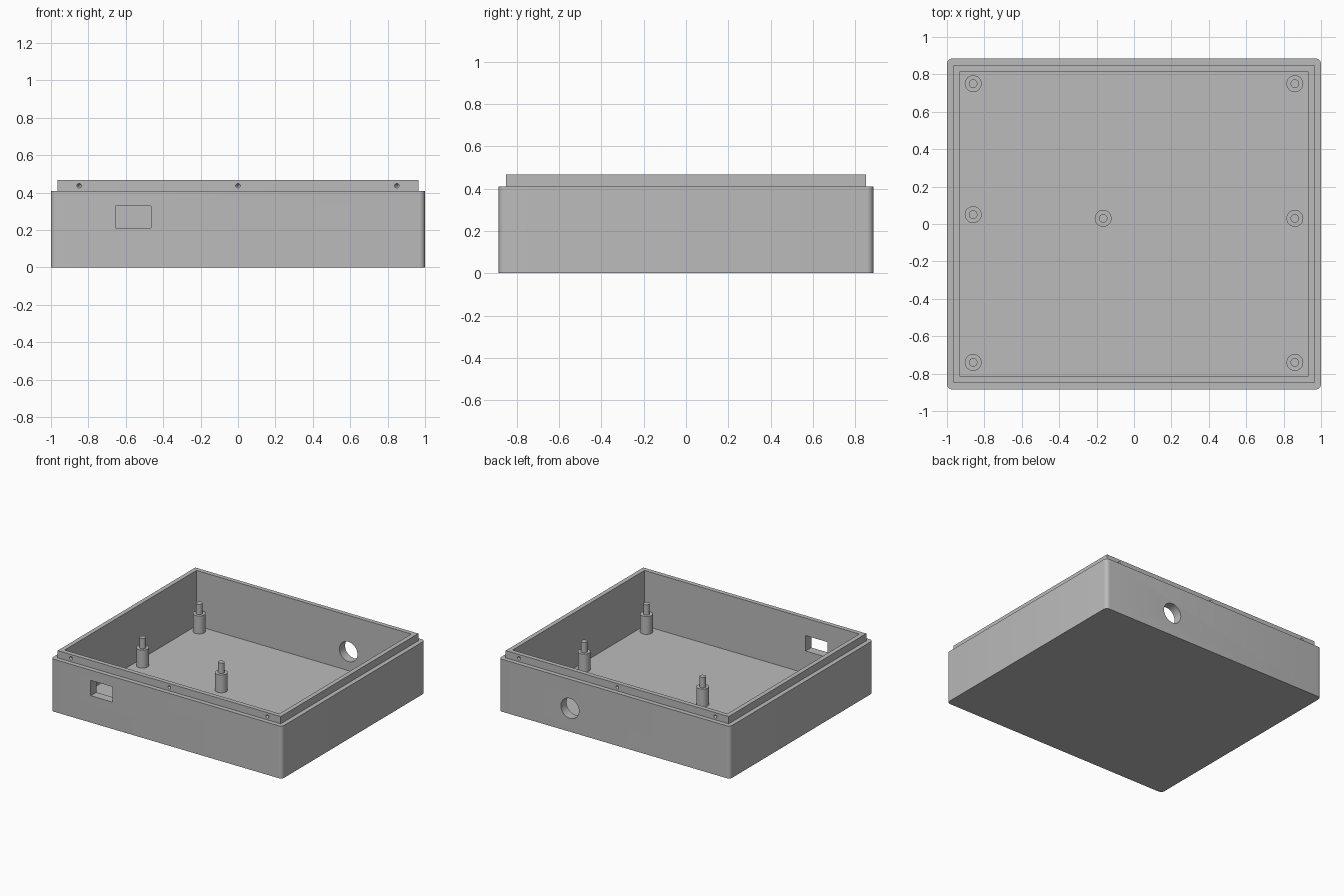
import bpy, bmesh
from math import radians
from mathutils import Matrix, Vector

if "Cube" in bpy.data.objects:
    bpy.data.objects.remove(bpy.data.objects["Cube"], do_unlink=True)

# One plain grey for the whole enclosure
grey = bpy.data.materials.new("plain_grey")
grey.use_nodes = True
grey.diffuse_color = (0.5, 0.5, 0.5, 1)
grey.node_tree.nodes["Principled BSDF"].inputs["Base Color"].default_value = (0.5, 0.5, 0.5, 1)

HALF_X, HALF_Y = 1.0, 0.885
WALL, LIP = 0.07, 0.035          # full wall and lip thickness
FLOOR, RIM, TOP = 0.035, 0.41, 0.467


def finish(name, bm):
    mesh = bpy.data.meshes.new(name)
    bm.to_mesh(mesh)
    bm.free()
    mesh.materials.append(grey)
    obj = bpy.data.objects.new(name, mesh)
    bpy.context.collection.objects.link(obj)
    return obj


def box(name, low, high, corner=0):
    """Box between two corners, with optional rounded upright edges."""
    low, high = Vector(low), Vector(high)
    bm = bmesh.new()
    bmesh.ops.create_cube(bm, size=1, matrix=Matrix.Translation((low + high) / 2)
                          @ Matrix.Diagonal((*(high - low), 1)))
    if corner:
        upright = [e for e in bm.edges
                   if abs(e.verts[0].co.z - e.verts[1].co.z) > 0.1]
        bmesh.ops.bevel(bm, geom=upright, offset=corner, segments=6,
                        profile=0.5, affect='EDGES')
    return finish(name, bm)


def add_rod(bm, radius, start, length, turn=Matrix(), tip=None):
    """Rod running from start along z, or along the turned axis."""
    bmesh.ops.create_cone(
        bm, cap_ends=True, segments=32, radius1=radius,
        radius2=radius if tip is None else tip, depth=length,
        matrix=Matrix.Translation(start) @ turn @ Matrix.Translation((0, 0, length / 2)))


def combine(target, other, operation):
    """Apply a boolean and discard the helper object."""
    other.hide_render = True
    mod = target.modifiers.new("cut", 'BOOLEAN')
    mod.operation, mod.object, mod.solver = operation, other, 'EXACT'
    bpy.context.view_layer.objects.active = target
    bpy.ops.object.modifier_apply(modifier=mod.name)
    bpy.data.objects.remove(other, do_unlink=True)


def smooth(obj):
    bpy.ops.object.select_all(action='DESELECT')
    obj.select_set(True)
    bpy.context.view_layer.objects.active = obj
    bpy.ops.object.shade_smooth_by_angle(angle=radians(30))


def inset_box(name, inset, bottom, top, corner=0):
    x, y = HALF_X - inset, HALF_Y - inset
    return box(name, (-x, -y, bottom), (x, y, top), corner)


# Tray body with raised lip and hollow inside
shell = inset_box("enclosure_shell", 0, 0, RIM, corner=0.03)
combine(shell, inset_box("lip_block", LIP, 0.1, TOP), 'UNION')
combine(shell, inset_box("cavity", WALL, FLOOR, TOP + 0.1), 'DIFFERENCE')

# Rectangular port in the front wall
combine(shell, box("port_cutter", (-0.655, -1, 0.21), (-0.465, -0.75, 0.33)), 'DIFFERENCE')

# Round cable hole in the back wall
bm = bmesh.new()
add_rod(bm, 0.078, (0.385, 0.75, 0.183), 0.25, Matrix.Rotation(radians(-90), 4, 'X'))
combine(shell, finish("cable_hole_cutter", bm), 'DIFFERENCE')

# Small snap dimples along the front and back of the lip
for side in (-1, 1):
    bm = bmesh.new()
    for x in (-0.85, 0, 0.85):
        add_rod(bm, 0.013, (x, side * (HALF_Y - LIP + 0.001), 0.437), 0.014,
                Matrix.Rotation(radians(90 * side), 4, 'X'), tip=0.004)
    combine(shell, finish("dimple_cutter", bm), 'DIFFERENCE')
smooth(shell)

# Board standoffs with locating pins
posts = {
    "back_left": (0.86, 0.75), "back_right": (-0.86, 0.75),
    "front_left": (0.86, -0.74), "front_right": (-0.86, -0.74),
    "middle_left": (0.86, 0.03), "middle_right": (-0.86, 0.05),
    "centre": (-0.165, 0.03),
}
for place, (x, y) in posts.items():
    bm = bmesh.new()
    add_rod(bm, 0.045, (x, y, FLOOR - 0.005), 0.145)
    add_rod(bm, 0.023, (x, y, 0.17), 0.086)
    smooth(finish(place + "_standoff", bm))
